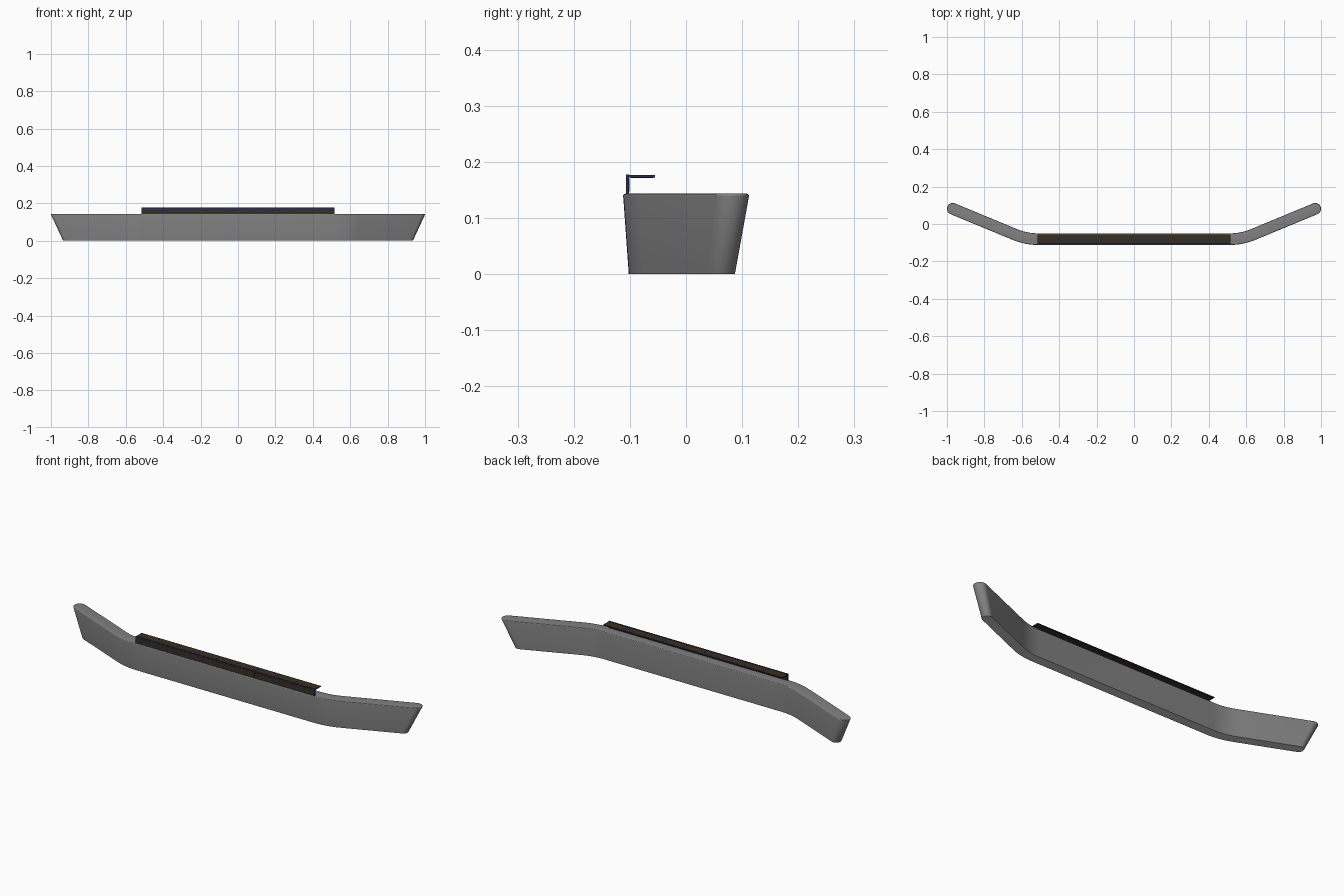
import bpy, bmesh, math
from mathutils import Vector

if "Cube" in bpy.data.objects:
    bpy.data.objects.remove(bpy.data.objects["Cube"])

BEND = math.radians(22.5)
TANGENT = 0.065          # length of straight replaced by the bend on each side


def material(name, color):
    m = bpy.data.materials.new(name)
    m.diffuse_color = (*color, 1)
    m.use_nodes = True
    m.node_tree.nodes["Principled BSDF"].inputs["Base Color"].default_value = m.diffuse_color
    return m


def outline(half_w, bend_x, y_mid, end_x, arc_steps=10, cap_steps=14):
    """Rounded strip that runs straight and sweeps back at both ends."""
    radius = TANGENT / math.tan(BEND / 2)
    right = []           # (centre point, heading angle)
    for i in range(arc_steps + 1):
        a = BEND * i / arc_steps
        right.append((bend_x - TANGENT + radius * math.sin(a),
                      y_mid + radius * (1 - math.cos(a)), a))
    right.append((end_x, y_mid + (end_x - bend_x) * math.tan(BEND), BEND))
    line = [(-x, y, -a) for x, y, a in reversed(right)] + right

    def side(p, s):
        x, y, a = p
        return (x - s * half_w * math.sin(a), y + s * half_w * math.cos(a))

    def cap(p, start):
        return [(p[0] + half_w * math.cos(start + math.pi * i / cap_steps),
                 p[1] + half_w * math.sin(start + math.pi * i / cap_steps))
                for i in range(1, cap_steps)]

    pts = [side(p, -1) for p in line]
    pts += cap(line[-1], BEND - math.pi / 2)
    pts += [side(p, 1) for p in reversed(line)]
    pts += cap(line[0], math.pi / 2 - BEND)
    return pts


# Tapered body, lofted from bottom outline to a softly rounded top edge
def make_body(side_mat, base_mat):
    rings = [(0.0, outline(0.025, 0.574, -0.077, 0.910))]
    r = 0.004
    for i in range(6):
        a = math.pi / 2 * i / 5
        rings.append((0.1395 + r * math.sin(a),
                      outline(0.031 - r * (1 - math.cos(a)), 0.577, -0.081, 0.969)))
    bm = bmesh.new()
    loops = [[bm.verts.new((x, y, z)) for x, y in pts] for z, pts in rings]
    n = len(loops[0])
    for lo, hi in zip(loops, loops[1:]):
        for i in range(n):
            j = (i + 1) % n
            bm.faces.new((lo[i], lo[j], hi[j], hi[i]))
    base = bm.faces.new(list(reversed(loops[0])))
    base.material_index = 1
    bm.faces.new(loops[-1])
    bmesh.ops.recalc_face_normals(bm, faces=bm.faces)
    me = bpy.data.meshes.new("body")
    bm.to_mesh(me)
    bm.free()
    me.materials.append(side_mat)
    me.materials.append(base_mat)
    ob = bpy.data.objects.new("body", me)
    bpy.context.collection.objects.link(ob)
    bpy.context.view_layer.objects.active = ob
    ob.select_set(True)
    bpy.ops.object.shade_smooth_by_angle(angle=math.radians(40))
    ob.select_set(False)


def boxes(name, spans, mat):
    """One object made of boxes given as (x0, x1, y0, y1, z0, z1)."""
    bm = bmesh.new()
    for x0, x1, y0, y1, z0, z1 in spans:
        vs = bmesh.ops.create_cube(bm, size=1)["verts"]
        size = Vector((x1 - x0, y1 - y0, z1 - z0))
        mid = Vector((x0 + x1, y0 + y1, z0 + z1)) / 2
        for v in vs:
            v.co = v.co * size + mid
    me = bpy.data.meshes.new(name)
    bm.to_mesh(me)
    bm.free()
    me.materials.append(mat)
    bpy.context.collection.objects.link(bpy.data.objects.new(name, me))


make_body(material("dark_grey", (0.22, 0.22, 0.22)),
          material("light_grey_base", (0.8, 0.8, 0.8)))
navy = material("navy_frame", (0.02, 0.025, 0.07))
brown = material("brown_panel", (0.042, 0.028, 0.015))

# L-shaped rail: upright strip along the front and a shelf reaching back
HALF = 0.517
boxes("rail_upright", [(-HALF, HALF, -0.1065, -0.1015, 0.140, 0.178)], navy)
boxes("rail_shelf", [(-HALF, HALF, -0.1015, -0.0555, 0.1725, 0.1765)], navy)

# Nine panels on both faces of each strip, leaving thin dividers
COUNT, GAP, LIFT = 9, 0.004, 0.0006
step = 2 * HALF / COUNT
cells = [(-HALF + i * step + GAP, -HALF + (i + 1) * step - GAP)
         for i in range(COUNT)]
boxes("upright_panels",
      [(a, b, -0.1065 - LIFT, -0.1015 + LIFT, 0.147, 0.171) for a, b in cells], brown)
boxes("shelf_panels",
      [(a, b, -0.099, -0.058, 0.1725 - LIFT, 0.1765 + LIFT) for a, b in cells], brown)
